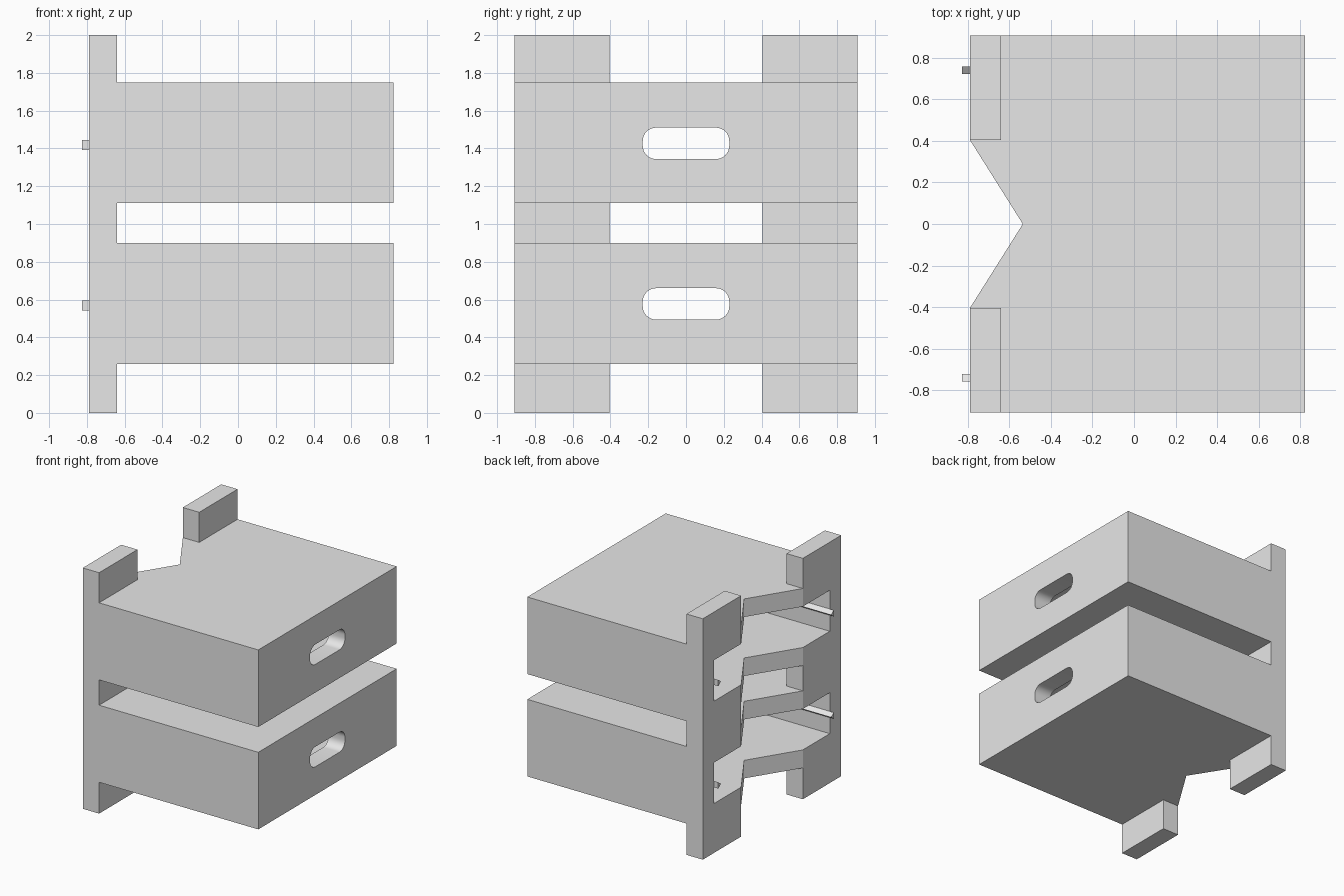
import bpy, bmesh, math
from mathutils import Vector

if "Cube" in bpy.data.objects:
    bpy.data.objects.remove(bpy.data.objects["Cube"], do_unlink=True)

grey = bpy.data.materials.new("plain grey")
grey.diffuse_color = (0.8, 0.8, 0.8, 1)
grey.use_nodes = True
grey.node_tree.nodes["Principled BSDF"].inputs["Base Color"].default_value = (0.8, 0.8, 0.8, 1)


def prism(name, points, direction):
    """Closed solid made by sweeping a flat outline along a direction."""
    bm = bmesh.new()
    face = bm.faces.new([bm.verts.new(p) for p in points])
    swept = bmesh.ops.extrude_face_region(bm, geom=[face])["geom"]
    moved = [g for g in swept if isinstance(g, bmesh.types.BMVert)]
    bmesh.ops.translate(bm, verts=moved, vec=Vector(direction))
    bmesh.ops.recalc_face_normals(bm, faces=bm.faces[:])
    mesh = bpy.data.meshes.new(name)
    bm.to_mesh(mesh)
    bm.free()
    mesh.materials.append(grey)
    obj = bpy.data.objects.new(name, mesh)
    bpy.context.collection.objects.link(obj)
    return obj


def cut(target, cutter):
    """Subtract the cutter from the target and discard the cutter."""
    cutter.hide_render = True
    mod = target.modifiers.new("cut", 'BOOLEAN')
    mod.operation, mod.solver, mod.object = 'DIFFERENCE', 'EXACT', cutter
    bpy.context.view_layer.update()
    graph = bpy.context.evaluated_depsgraph_get()
    mesh = bpy.data.meshes.new_from_object(target.evaluated_get(graph))
    target.modifiers.clear()
    target.data = mesh
    bpy.data.objects.remove(cutter, do_unlink=True)


def mirrored(half):
    """Complete a plan outline by reflecting it across y = 0."""
    return half + [(x, -y) for x, y in reversed(half) if y != 0]


LEFT, RIGHT, BACK = -0.79, 0.822, 0.908
WALL, POST_X, POST_Y = 0.15, -0.64, 0.405
TRAYS = [(0.26, 0.90), (1.11, 1.75)]
inner_y = BACK - WALL

# Full-height block with the V notch in its open side
plan = mirrored([(-0.535, 0), (LEFT, POST_Y), (LEFT, BACK), (RIGHT, BACK)])
frame = prism("stacked_tray_frame", [(x, y, 0) for x, y in plan], (0, 0, 2))

# Clear the space above, between and below the trays, leaving the posts
gap = mirrored([(-1, POST_Y), (POST_X, POST_Y), (POST_X, 1), (1, 1)])
for low, high in [(-0.2, TRAYS[0][0]), (TRAYS[0][1], TRAYS[1][0]), (TRAYS[1][1], 2.2)]:
    cut(frame, prism("gap_cutter", [(x, y, low) for x, y in gap], (0, 0, high - low)))

for level, (low, high) in zip(("lower", "upper"), TRAYS):
    mid = (low + high) / 2

    # Hollow interior, open on the notched side
    room = mirrored([(-1, inner_y), (RIGHT - WALL, inner_y)])
    cut(frame, prism("cavity_cutter", [(x, y, low + WALL) for x, y in room],
                     (0, 0, high - low - 2 * WALL)))

    # Rounded handle slot through the closed wall
    slot, radius = [], 0.07
    for quarter, (sy, sz) in enumerate([(1, 1), (-1, 1), (-1, -1), (1, -1)]):
        for step in range(9):
            a = (quarter + step / 8) * math.pi / 2
            slot.append((0.5, sy * (0.229 - radius) + radius * math.cos(a),
                         mid - 0.003 + sz * (0.083 - radius) + radius * math.sin(a)))
    cut(frame, prism("slot_cutter", slot, (0.5, 0, 0)))

    # Ridged guide rails along both inner walls, poking out at the open side
    for side, sign in (("back", 1), ("front", -1)):
        profile = [(inner_y, mid - 0.037), (inner_y, mid + 0.015), (inner_y - 0.036, mid - 0.011)]
        prism(f"{level}_{side}_rail", [(-0.827, sign * y, z) for y, z in profile],
              (RIGHT - WALL + 0.827, 0, 0))

# Smooth only the rounded slot ends
bpy.ops.object.select_all(action='DESELECT')
frame.select_set(True)
bpy.context.view_layer.objects.active = frame
bpy.ops.object.shade_smooth_by_angle(angle=math.radians(30))
